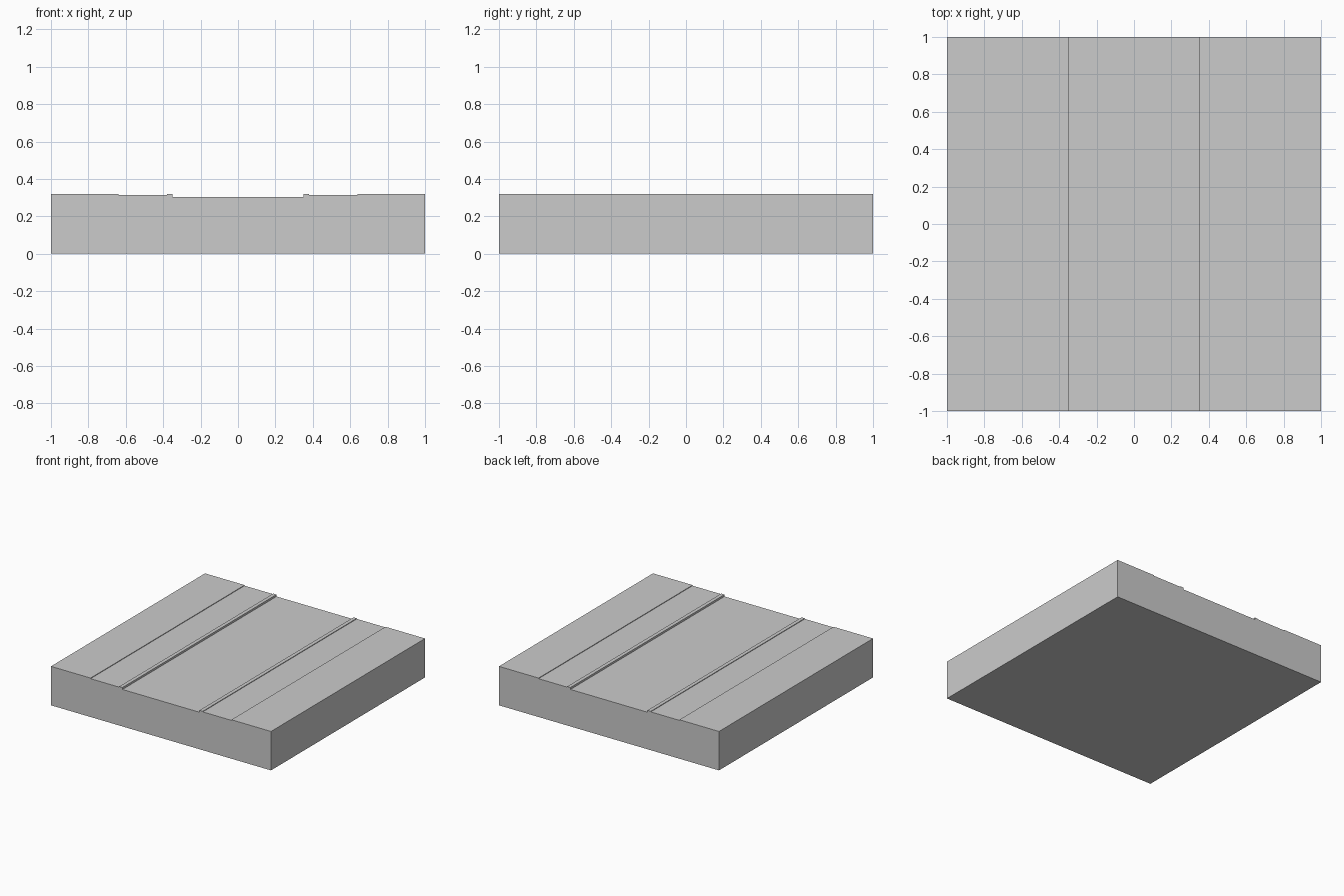
import bpy, bmesh

if "Cube" in bpy.data.objects:
    bpy.data.objects.remove(bpy.data.objects["Cube"])

HALF = 1.0      # half width and half length of the tile
TOP = 0.32      # lawn and kerb height
WALK = 0.315    # pavement height
ROAD = 0.304    # roadway height

# Right half of the cross-section (x, z), from the road edge to the outer edge
half_profile = [
    (0.35, ROAD), (0.35, TOP),      # kerb face
    (0.38, TOP), (0.38, WALK),      # kerb top and back
    (0.64, WALK), (0.64, TOP),      # pavement up to the lawn
    (HALF, TOP), (HALF, 0.0),       # lawn and side wall
]

# Mirror the half to get the closed section of the whole tile
profile = half_profile + [(-x, z) for x, z in reversed(half_profile)]

# Extrude the section from front to back
bm = bmesh.new()
section = bm.faces.new([bm.verts.new((x, -HALF, z)) for x, z in profile])
extruded = bmesh.ops.extrude_face_region(bm, geom=[section], use_keep_orig=True)
new_verts = [g for g in extruded["geom"] if isinstance(g, bmesh.types.BMVert)]
bmesh.ops.translate(bm, verts=new_verts, vec=(0, 2 * HALF, 0))
bmesh.ops.recalc_face_normals(bm, faces=bm.faces)

mesh = bpy.data.meshes.new("road_tile")
bm.to_mesh(mesh)
bm.free()
tile = bpy.data.objects.new("road_tile", mesh)
bpy.context.collection.objects.link(tile)
